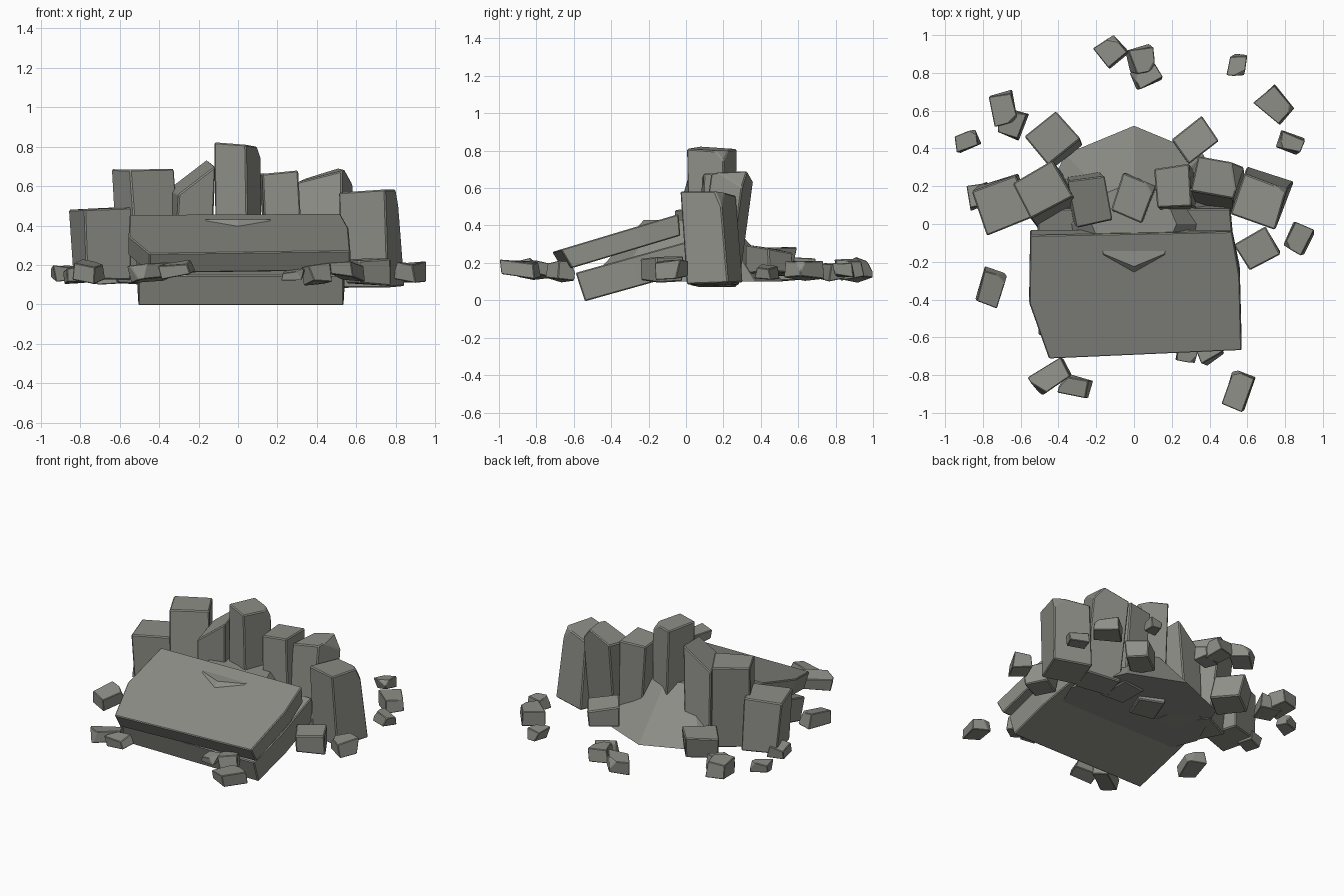
import bpy, bmesh, math, random
from mathutils import Vector, Matrix

if "Cube" in bpy.data.objects:
    bpy.data.objects.remove(bpy.data.objects["Cube"])

random.seed(4)

stone = bpy.data.materials.new("grey stone")
stone.diffuse_color = (0.27, 0.272, 0.243, 1)
stone.use_nodes = True
stone.node_tree.nodes["Principled BSDF"].inputs["Base Color"].default_value = stone.diffuse_color


def finish(name, bm, bevel=0.0):
    """Clean up, lightly bevel and turn a bmesh into a flat-shaded stone object."""
    bmesh.ops.recalc_face_normals(bm, faces=bm.faces[:])
    if bevel:
        bmesh.ops.bevel(bm, geom=bm.edges[:], offset=bevel, segments=1,
                        affect='EDGES', clamp_overlap=True)
    me = bpy.data.meshes.new(name)
    bm.to_mesh(me)
    bm.free()
    me.materials.append(stone)
    ob = bpy.data.objects.new(name, me)
    bpy.context.collection.objects.link(ob)
    return ob


def slab(name, outline, height, slope, offset, back):
    """Tilted plate: outline on a sloping plane, thickened along offset, cut off at back."""
    bm = bmesh.new()
    top = [bm.verts.new((x, y, height + slope * y)) for x, y in outline]
    low = [bm.verts.new(v.co + Vector(offset)) for v in top]
    for v in low:
        if v.co.y > back:
            v.co.z -= slope * (v.co.y - back)
            v.co.y = back
    n = len(top)
    bm.faces.new(top)
    bm.faces.new(low[::-1])
    for i in range(n):
        j = (i + 1) % n
        bm.faces.new((top[i], low[i], low[j], top[j]))
    return finish(name, bm, 0.006)


def chip(bm, point, normal):
    """Slice a corner off a convex rock."""
    geom = bm.verts[:] + bm.edges[:] + bm.faces[:]
    bmesh.ops.bisect_plane(bm, geom=geom, plane_co=point, plane_no=normal,
                           clear_outer=True)
    bmesh.ops.holes_fill(bm, edges=[e for e in bm.edges if e.is_boundary], sides=0)


def pillar(name, top, size, yaw, z0, z1, shift=(0, 0), tilt=(0, 0), cut=None):
    """Upright block: top centre, footprint, lean of its foot, slope of its top."""
    bm = bmesh.new()
    bmesh.ops.create_cube(bm, size=1)
    rot = Matrix.Rotation(math.radians(yaw), 3, 'Z')
    for v in bm.verts:
        up = v.co.z > 0
        p = rot @ Vector((v.co.x * size[0], v.co.y * size[1], 0))
        p.x += top[0] + (0 if up else shift[0])
        p.y += top[1] + (0 if up else shift[1])
        p.z = z1 + tilt[0] * (p.x - top[0]) + tilt[1] * (p.y - top[1]) if up else z0
        p += Vector([random.uniform(-0.01, 0.01) for _ in range(3)])
        v.co = p
    if cut:
        chip(bm, *cut)
    return finish(name, bm, 0.007)


def rubble(name, x, y, w, d, h, yaw, z):
    """Small loose stone: a tumbled box with one corner knocked off."""
    bm = bmesh.new()
    bmesh.ops.create_cube(bm, size=1)
    for v in bm.verts:
        v.co = Vector((v.co.x * w, v.co.y * d, v.co.z * h))
        v.co += Vector([random.uniform(-0.012, 0.012) for _ in range(3)])
    corner = Vector((random.choice((-1, 1)) * w, random.choice((-1, 1)) * d, h)) * 0.5
    chip(bm, corner * 0.75, corner.normalized())
    rot = (Matrix.Rotation(math.radians(yaw), 4, 'Z')
           @ Matrix.Rotation(random.uniform(-0.18, 0.18), 4, 'X')
           @ Matrix.Rotation(random.uniform(-0.18, 0.18), 4, 'Y'))
    bmesh.ops.transform(bm, verts=bm.verts[:], matrix=Matrix.Translation((x, y, z)) @ rot)
    return finish(name, bm, 0.004)


# eight-sided mound in the middle, its top breaking through the upper slab
bm = bmesh.new()
bmesh.ops.create_cone(bm, cap_ends=True, segments=8, radius1=0.52, radius2=0.225, depth=0.33,
                      matrix=Matrix.Translation((0, 0, 0.265)))
finish("mound", bm)

# two stacked tilted slabs at the front
slab("upper_slab", [(-0.55, -0.06), (0.52, -0.04), (0.56, -0.28), (0.57, -0.67),
                    (-0.45, -0.715), (-0.555, -0.42)], 0.473, 0.3, (0, 0.06, -0.1), -0.03)
slab("lower_slab", [(-0.51, 0.08), (0.51, 0.08), (0.54, -0.3), (0.535, -0.59),
                    (-0.505, -0.59), (-0.51, -0.3)], 0.312, 0.28, (0, 0.05, -0.152), 0.1)

# ring of standing stones, left to right
pillar("standing_stone_1", (-0.70, 0.10), (0.24, 0.24), 20, 0.13, 0.485, (0.01, 0.02))
pillar("standing_stone_2", (-0.49, 0.18), (0.25, 0.21), 28, 0.10, 0.69, (0.04, -0.05))
pillar("standing_stone_3", (-0.23, 0.12), (0.19, 0.25), 10, 0.10, 0.65, (-0.02, 0.03),
       (0.75, 0.25))
pillar("standing_stone_4", (-0.01, 0.135), (0.17, 0.21), -20, 0.08, 0.81, (0.02, 0.0),
       (0, -0.05), (Vector((0.08, 0.2, 0.79)), Vector((0.7, 0.4, 0.6))))
pillar("standing_stone_5", (0.21, 0.20), (0.18, 0.21), 3, 0.09, 0.67, (0.03, -0.02))
pillar("standing_stone_6", (0.44, 0.245), (0.24, 0.19), -13, 0.09, 0.66, (0, -0.08),
       (0.3, 0.1), (Vector((0.53, 0.27, 0.68)), Vector((0.8, 0.1, 0.6))))
pillar("standing_stone_7", (0.66, 0.11), (0.25, 0.23), -20, 0.09, 0.575, (0.02, 0.04),
       (0.12, -0.05), (Vector((0.79, 0.2, 0.52)), Vector((0.6, 0.7, 0.4))))

# squat blocks lying around the mound
pillar("low_block_back_left", (-0.43, 0.45), (0.21, 0.19), 40, 0.13, 0.28, (0.01, -0.02))
pillar("low_block_back_right", (0.33, 0.44), (0.20, 0.16), 38, 0.15, 0.28, (-0.01, 0),
       (0, -0.15))
pillar("low_block_right", (0.65, -0.13), (0.18, 0.16), 30, 0.10, 0.23, (0.01, 0), (0.1, 0.1))

# scattered rubble: x, y, width, depth, height, yaw, z
STONES = [
    (-0.12, 0.91, 0.13, 0.12, 0.09, 38, 0.16), (0.04, 0.87, 0.12, 0.12, 0.09, 15, 0.17),
    (0.07, 0.78, 0.14, 0.09, 0.08, 25, 0.15), (0.55, 0.84, 0.08, 0.10, 0.07, -8, 0.16),
    (0.75, 0.63, 0.16, 0.13, 0.09, -45, 0.16), (0.83, 0.43, 0.12, 0.08, 0.07, -20, 0.15),
    (0.87, -0.08, 0.11, 0.14, 0.09, -25, 0.165), (-0.885, 0.44, 0.12, 0.09, 0.07, 20, 0.16),
    (-0.69, 0.61, 0.12, 0.17, 0.10, 10, 0.17), (-0.65, 0.53, 0.13, 0.14, 0.09, -15, 0.15),
    (-0.76, -0.34, 0.11, 0.18, 0.08, -20, 0.165), (-0.82, 0.15, 0.11, 0.11, 0.07, 15, 0.15),
    (-0.44, -0.81, 0.20, 0.11, 0.07, 30, 0.165), (-0.31, -0.86, 0.15, 0.09, 0.07, -12, 0.175),
    (0.55, -0.88, 0.12, 0.19, 0.07, -20, 0.175), (0.28, -0.68, 0.10, 0.08, 0.05, -10, 0.15),
    (0.40, -0.67, 0.12, 0.10, 0.09, 30, 0.155),
]
for i, s in enumerate(STONES, 1):
    rubble(f"rubble_{i}", *s)
